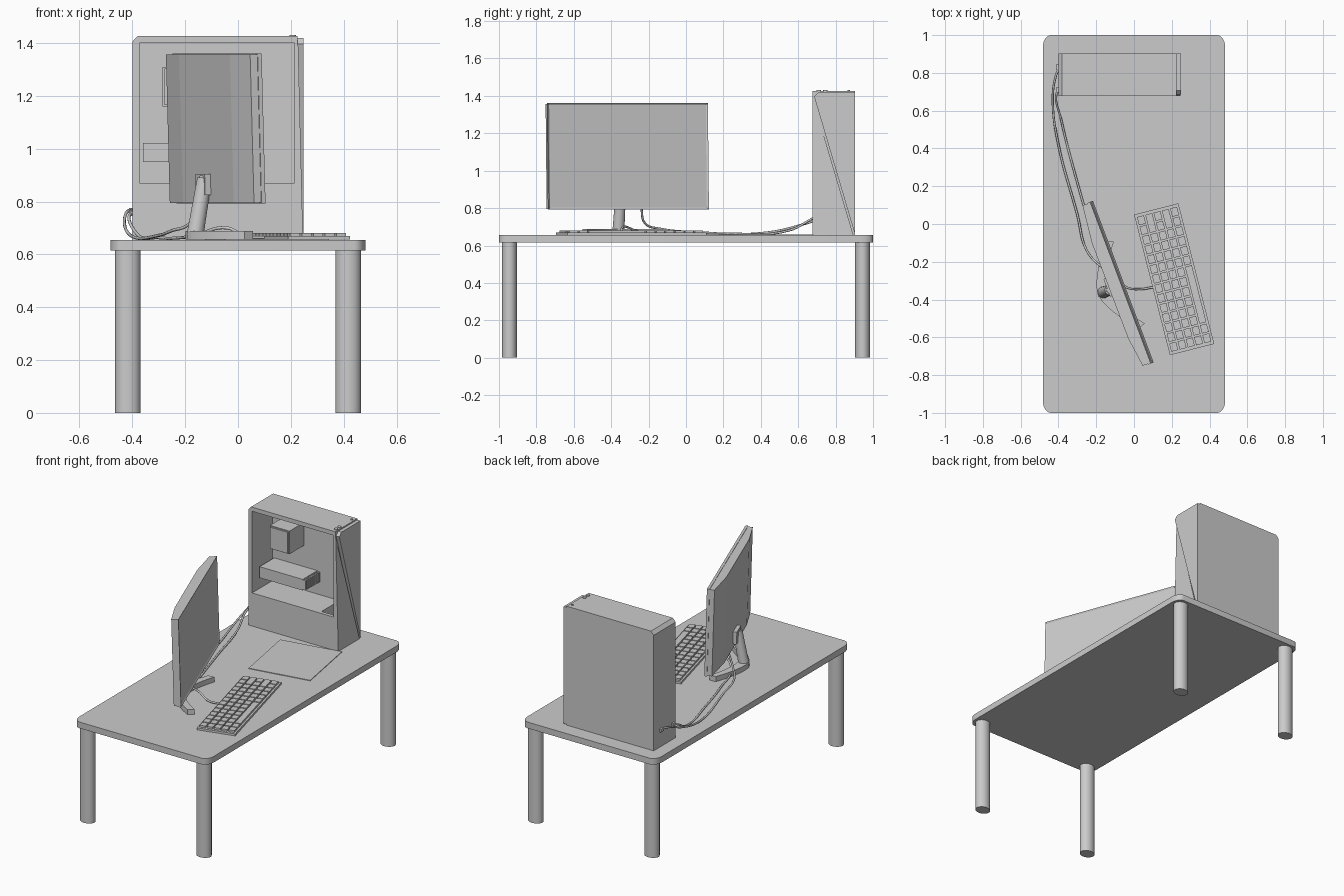
import bpy, bmesh, math
from mathutils import Matrix, Vector

if "Cube" in bpy.data.objects:
    bpy.data.objects.remove(bpy.data.objects["Cube"])

grey = bpy.data.materials.new("plain_grey")
grey.diffuse_color = (0.6, 0.6, 0.6, 1)
grey.use_nodes = True
grey.node_tree.nodes["Principled BSDF"].inputs["Base Color"].default_value = grey.diffuse_color


def finish(name, bm, mat=None, smooth=False):
    bmesh.ops.recalc_face_normals(bm, faces=bm.faces)
    if mat is not None:
        bm.transform(mat)
    me = bpy.data.meshes.new(name)
    bm.to_mesh(me)
    bm.free()
    me.materials.append(grey)
    ob = bpy.data.objects.new(name, me)
    bpy.context.collection.objects.link(ob)
    if smooth:
        bpy.ops.object.select_all(action='DESELECT')
        ob.select_set(True)
        bpy.context.view_layer.objects.active = ob
        bpy.ops.object.shade_smooth_by_angle(angle=math.radians(35))
    return ob


def add_box(bm, x0, x1, y0, y1, z0, z1):
    m = Matrix.Translation(((x0 + x1) / 2, (y0 + y1) / 2, (z0 + z1) / 2)) \
        @ Matrix.Diagonal((x1 - x0, y1 - y0, z1 - z0, 1))
    return bmesh.ops.create_cube(bm, size=1, matrix=m)


def boxes(name, dims, mat=None):
    bm = bmesh.new()
    for d in dims:
        add_box(bm, *d)
    return finish(name, bm, mat)


def prism(name, pts, axis, d0, d1, mat=None, smooth=False):
    """Extrude a 2D outline along an axis from d0 to d1."""
    def at(p, d):
        return {'X': (d, p[0], p[1]), 'Y': (p[0], d, p[1]), 'Z': (p[0], p[1], d)}[axis]
    bm = bmesh.new()
    a = [bm.verts.new(at(p, d0)) for p in pts]
    b = [bm.verts.new(at(p, d1)) for p in pts]
    bm.faces.new(a)
    bm.faces.new(b)
    for i in range(len(pts)):
        j = (i + 1) % len(pts)
        bm.faces.new((a[i], a[j], b[j], b[i]))
    return finish(name, bm, mat, smooth)


def tube(name, pts, r):
    cu = bpy.data.curves.new(name, 'CURVE')
    cu.dimensions = '3D'
    cu.bevel_depth, cu.bevel_resolution, cu.resolution_u = r, 2, 8
    cu.use_fill_caps = True
    sp = cu.splines.new('BEZIER')
    sp.bezier_points.add(len(pts) - 1)
    for bp, p in zip(sp.bezier_points, pts):
        bp.co = p
        bp.handle_left_type = bp.handle_right_type = 'AUTO'
    cu.materials.append(grey)
    ob = bpy.data.objects.new(name, cu)
    bpy.context.collection.objects.link(ob)
    bpy.ops.object.select_all(action='DESELECT')
    ob.select_set(True)
    bpy.context.view_layer.objects.active = ob
    bpy.ops.object.convert(target='MESH')


# desk top with rounded corners, and four oval legs
outline = []
for k, (sx, sy) in enumerate([(1, 1), (-1, 1), (-1, -1), (1, -1)]):
    for i in range(7):
        t = math.radians(90 * k + 15 * i)
        outline.append((sx * 0.44 + 0.043 * math.cos(t), sy * 0.935 + 0.065 * math.sin(t)))
prism("desk_top", outline, 'Z', 0.615, 0.655, smooth=True)
for sx, nx in ((-1, "left"), (1, "right")):
    for sy, ny in ((-1, "front"), (1, "back")):
        prism(f"{ny}_{nx}_leg",
              [(sx * 0.417 + 0.048 * math.cos(i * math.pi / 16),
                sy * 0.944 + 0.04 * math.sin(i * math.pi / 16)) for i in range(32)],
              'Z', 0, 0.617, smooth=True)

# computer case: open arch, back plate, lower block with a notch
Y0, Y1, ZT = 0.677, 0.903, 1.427
prism("case_arch", [(-0.4, 0.87), (-0.4, 1.405), (-0.38, ZT), (0.225, ZT), (0.225, 0.87),
                    (0.213, 0.87), (0.213, 1.4), (-0.373, 1.4), (-0.373, 0.87)], 'Y', Y0, Y1)
boxes("case_back_plate", [(-0.375, 0.215, 0.885, Y1, 0.87, 1.402)])
boxes("case_lower_block", [(-0.4, 0.11, Y0, Y1, 0.655, 0.87), (0.11, 0.225, Y0, 0.70, 0.655, 0.87),
                           (0.11, 0.225, 0.885, Y1, 0.655, 0.87), (0.213, 0.225, 0.70, 0.885, 0.655, 0.87),
                           (0.11, 0.213, 0.70, 0.885, 0.655, 0.74)])

# front panel: flat far half and sloping near half divided by a diagonal slit
prism("panel_far_half", [(Y0 + 0.008, ZT - 0.03), (Y0 + 0.03, ZT - 0.008), (Y1, ZT - 0.008),
                         (Y1, 0.66)], 'X', 0.22, 0.248)
bm = bmesh.new()
near = [(0.228, Y0, 1.39), (0.246, Y0, 0.655), (0.246, Y1 - 0.008, 0.655)]
f = [bm.verts.new(p) for p in near]
b = [bm.verts.new((0.215, p[1], p[2])) for p in near]
bm.faces.new(f)
bm.faces.new(b)
for i in range(3):
    j = (i + 1) % 3
    bm.faces.new((f[i], f[j], b[j], b[i]))
finish("panel_near_half", bm)

# buttons and sockets on the case top
for n, (y, r) in enumerate([(0.87, 0.007), (0.745, 0.012), (0.71, 0.012)]):
    prism(f"top_button_{n}", [(0.207 + r * math.cos(i * math.pi / 8), y + r * math.sin(i * math.pi / 8))
                              for i in range(16)], 'Z', ZT - 0.005, ZT + 0.004)

# parts inside the case
boxes("cooler", [(-0.285, -0.145, 0.735, 0.89, 1.16, 1.31), (-0.279, -0.151, 0.725, 0.735, 1.166, 1.304)])
boxes("graphics_card", [(-0.36, -0.05, 0.735, 0.89, 0.95, 1.022)]
      + [(-0.05, -0.03, 0.735 + i * 0.02, 0.747 + i * 0.02, 0.955, 1.018) for i in range(8)])

# monitor: local X is the screen normal, local Y its width
turn = Matrix.Rotation(math.radians(20.6), 4, 'Z')
mon = Matrix.Translation((-0.064, -0.308, 1.077)) @ turn @ Matrix.Rotation(math.radians(-1.6), 4, 'Y')
W, H = 0.457, 0.284
prism("monitor_back", [(-0.016, -W + 0.004), (-0.045, -W + 0.004), (-0.066, -0.29), (-0.068, 0.25),
                       (-0.045, W - 0.004), (-0.016, W - 0.004)], 'Z', -H + 0.003, H - 0.003, mon)
bm = bmesh.new()
add_box(bm, -0.016, 0, -W, W, -H, H)
front = [f for f in bm.faces if f.calc_center_median().x > -0.001]
bmesh.ops.inset_region(bm, faces=front, thickness=0.014)
bmesh.ops.translate(bm, verts=front[0].verts, vec=(-0.006, 0, 0))
finish("monitor_screen_frame", bm, mon)

# monitor stand: leaning round post and boomerang foot
lo, hi = Vector((-0.163, -0.362, 0.67)), Vector((-0.125, -0.348, 0.895))
d = hi - lo
bm = bmesh.new()
bmesh.ops.create_cone(bm, cap_ends=True, segments=24, radius1=0.032, radius2=0.028, depth=d.length)
top = [e for e in bm.edges if all(v.co.z > 0 for v in e.verts)]
bmesh.ops.bevel(bm, geom=top, offset=0.008, segments=2, affect='EDGES')
finish("stand_post", bm, Matrix.Translation((lo + hi) / 2) @ d.to_track_quat('Z', 'Y').to_matrix().to_4x4(), True)
boxes("stand_mount", [(-0.09, -0.06, -0.05, 0.05, -0.25, -0.17)], mon)
foot = Matrix.Translation((-0.165, -0.362, 0.655)) @ turn
outer, inner = [], []
for i in range(13):
    t = -1 + i / 6
    x = 0.125 * abs(t) ** 1.6
    y = 0.245 * t
    outer.append((x - 0.03 + 0.015 * abs(t), y))
    inner.append((x + 0.035 - 0.01 * abs(t), y * 0.95))
prism("stand_foot", outer + inner[::-1], 'Z', 0.001, 0.034, foot, True)

# keyboard with five rows of keys and a long space bar
kb = Matrix.Translation((0.2125, -0.2925, 0.655)) @ Matrix.Rotation(math.radians(14.3), 4, 'Z')
boxes("keyboard_base", [(-0.121, 0.121, -0.384, 0.384, 0.001, 0.014)], kb)
px, py, g = 0.226 / 5, 0.744 / 14, 0.004
keys = []
for row in range(5):
    spans = [(c, c + 1) for c in range(14)]
    if row == 4:
        spans = [(0, 1), (1, 2), (2, 8), (8, 9), (9, 10), (10, 11), (11, 12), (12, 13), (13, 14)]
    elif row % 2:
        spans = spans[:-2] + [(12, 14)]
    for c0, c1 in spans:
        x, y = -0.113 + row * px, -0.372
        keys.append((x + g, x + px - g, y + c0 * py + g, y + c1 * py - g, 0.012, 0.026))
boxes("keys", keys, kb)

# mouse pad
boxes("mouse_pad", [(-0.2, 0.2, -0.22, 0.22, 0, 0.004)],
      Matrix.Translation((0.11, 0.43, 0.655)) @ Matrix.Rotation(math.radians(10), 4, 'Z'))

# cables and plugs
tube("monitor_cable", [(-0.395, 0.83, 0.765), (-0.415, 0.78, 0.765), (-0.43, 0.65, 0.72), (-0.40, 0.42, 0.668),
                       (-0.30, 0.05, 0.672), (-0.25, -0.14, 0.69), (-0.18, -0.22, 0.72), (-0.13, -0.24, 0.81)], 0.006)
tube("keyboard_cable", [(-0.395, 0.71, 0.755), (-0.41, 0.69, 0.75), (-0.385, 0.55, 0.68), (-0.30, 0.22, 0.663),
                        (-0.22, -0.05, 0.663), (-0.15, -0.25, 0.675), (-0.04, -0.335, 0.70),
                        (0.03, -0.345, 0.668), (0.10, -0.335, 0.664)], 0.006)
boxes("cable_plugs", [(-0.412, -0.398, 0.815, 0.845, 0.755, 0.775), (-0.412, -0.398, 0.695, 0.722, 0.745, 0.765)])
